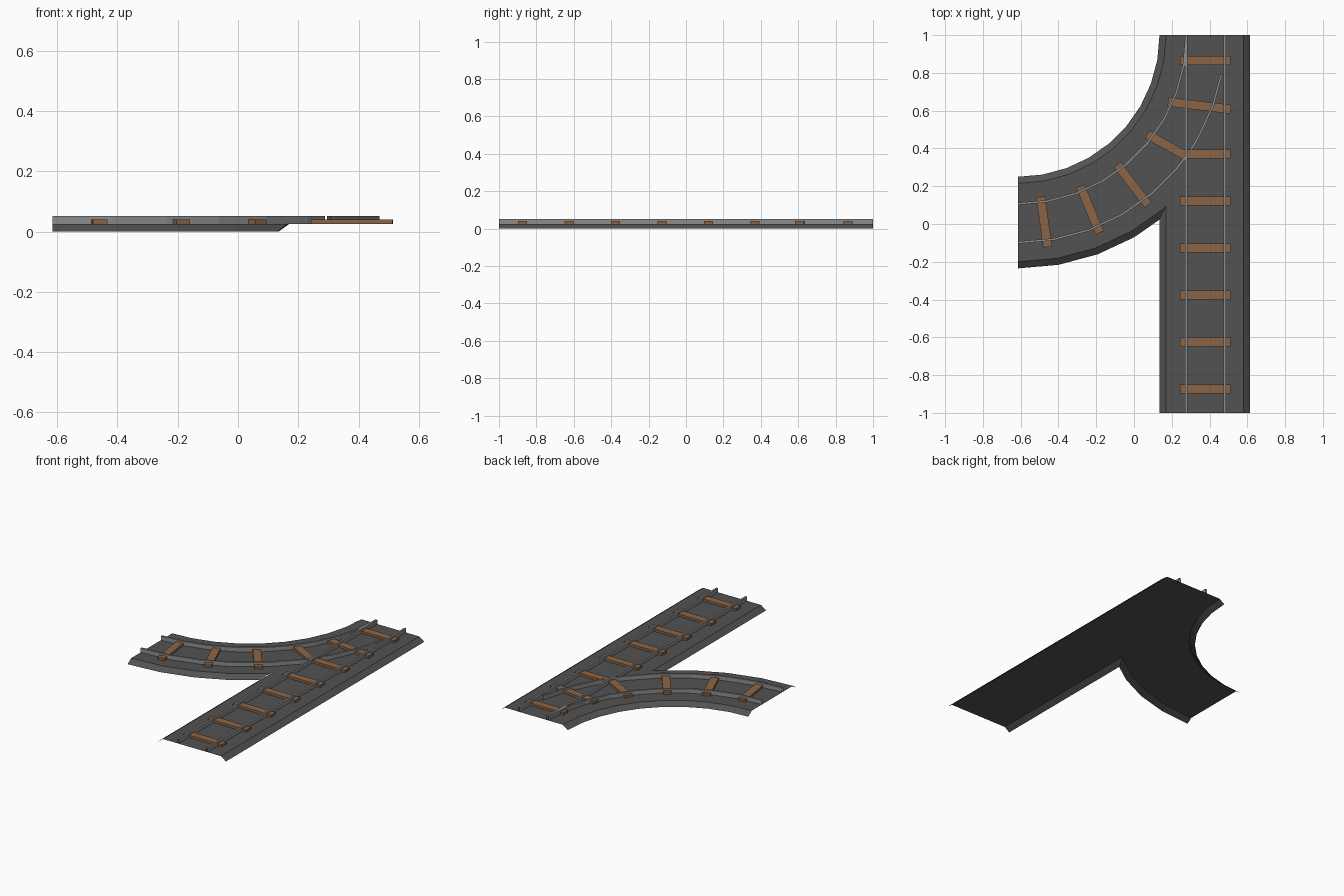
import bpy, bmesh
from math import sin, cos, radians
from mathutils import Vector

if "Cube" in bpy.data.objects:
    bpy.data.objects.remove(bpy.data.objects["Cube"], do_unlink=True)

BED_Z, TIE_Z, RAIL_Z = 0.025, 0.04, 0.052
CX, CY = -0.615, 1.0          # centre of the curved branch
SLOPE = 0.035


def material(name, rgb):
    m = bpy.data.materials.new(name)
    m.use_nodes = True
    m.diffuse_color = (*rgb, 1)
    bsdf = m.node_tree.nodes["Principled BSDF"]
    bsdf.inputs["Base Color"].default_value = (*rgb, 1)
    bsdf.inputs["Roughness"].default_value = 0.9
    return m


gravel = material("dark gravel", (0.085, 0.085, 0.085))
steel = material("grey steel", (0.27, 0.27, 0.27))
wood = material("brown wood", (0.26, 0.13, 0.06))


def finish(bm, name, mat):
    mesh = bpy.data.meshes.new(name)
    bm.to_mesh(mesh)
    bm.free()
    mesh.materials.append(mat)
    ob = bpy.data.objects.new(name, mesh)
    bpy.context.scene.collection.objects.link(ob)
    return ob


def straight(y):
    return lambda u, z: (u, y, z)


def arc(deg):
    a = radians(deg)
    return lambda u, z: (CX + u * sin(a), CY - u * cos(a), z)


def sweep(profile, stations):
    """Open sheet made by carrying a profile through the stations."""
    bm = bmesh.new()
    rows = [[bm.verts.new(s(u, z)) for u, z in profile] for s in stations]
    for r0, r1 in zip(rows, rows[1:]):
        for i in range(len(profile) - 1):
            bm.faces.new((r0[i], r0[i + 1], r1[i + 1], r1[i]))
    bmesh.ops.recalc_face_normals(bm, faces=bm.faces)
    if sum(f.normal.z for f in bm.faces) < 0:
        bmesh.ops.reverse_faces(bm, faces=bm.faces)
    return bm


def rail_profile(u, half=0.006):
    return [(u - half, BED_Z), (u - half, RAIL_Z), (u + half, RAIL_Z), (u + half, BED_Z)]


# Gravel bed of the main line, its left bank stopping at the junction
LEFT, RIGHT = 0.135, 0.615
valley_low, valley_top = Vector((LEFT, 0.027, 0)), Vector((LEFT + SLOPE, 0.10, BED_Z))
bm = sweep([(LEFT + SLOPE, BED_Z), (RIGHT - SLOPE, BED_Z), (RIGHT, 0)],
           [straight(-1), straight(1)])
bm.faces.new([bm.verts.new(p) for p in (
    (LEFT, -1, 0), (LEFT + SLOPE, -1, BED_Z), valley_top, valley_low)])
bmesh.ops.recalc_face_normals(bm, faces=bm.faces)
for f in bm.faces:
    if f.normal.z < 0:
        f.normal_flip()
finish(bm, "main_bed", gravel)

# Gravel bed of the branch, trimmed where it meets the main line
R_IN, R_OUT = 0.75, 1.235
bm = sweep([(R_IN, 0), (R_IN + SLOPE, BED_Z), (R_OUT - SLOPE, BED_Z), (R_OUT, 0)],
           [arc(a) for a in range(0, 91, 10)])
along = valley_top - valley_low
for point, normal in ((valley_top, Vector((1, 0, 0))),
                      (valley_low, Vector((along.y, -along.x, 0)).normalized())):
    bmesh.ops.bisect_plane(bm, geom=bm.verts[:] + bm.edges[:] + bm.faces[:],
                           plane_co=point, plane_no=normal, clear_outer=True)
finish(bm, "branch_bed", gravel)

# Rails of the main line
for name, x in (("left", 0.276), ("right", 0.48)):
    finish(sweep(rail_profile(x), [straight(-1), straight(1)]), f"main_{name}_rail", steel)

# Rails of the branch, with a gap at the crossing
for name, r, angles in (
        ("inner", 0.893, range(0, 91, 10)),
        ("outer", 1.098, (0, 10, 20, 30, 40, 50, 55)),
        ("crossing", 1.098, (56.5, 60, 70, 79))):
    finish(sweep(rail_profile(r), [arc(a) for a in angles]), f"branch_{name}_rail", steel)


def tie(name, p, q, width=0.048):
    """Wooden tie between two ground points, open underneath."""
    p, q = Vector(p), Vector(q)
    d = (q - p).normalized()
    side = Vector((-d.y, d.x)) * width / 2
    bm = bmesh.new()
    ring = [p - side, q - side, q + side, p + side]
    low = [bm.verts.new((*c, BED_Z)) for c in ring]
    top = [bm.verts.new((*c, TIE_Z)) for c in ring]
    bm.faces.new(top)
    for i in range(4):
        j = (i + 1) % 4
        bm.faces.new((low[i], low[j], top[j], top[i]))
    finish(bm, name, wood)


# Ties across the main line
for i in range(8):
    if i != 6:
        y = -0.873 + 0.2485 * i
        tie(f"main_tie_{i + 1}", (0.243, y), (0.512, y))

# Ties across the branch, set radially
for i, deg in enumerate((8, 22.5, 37.5)):
    s = arc(deg)
    tie(f"branch_tie_{i + 1}", s(0.865, 0)[:2], s(1.133, 0)[:2])

# Slanted ties where the two lines merge
tie("merging_tie", (0.07, 0.475), (0.275, 0.36))
tie("long_switch_tie", (0.18, 0.647), (0.512, 0.607))
